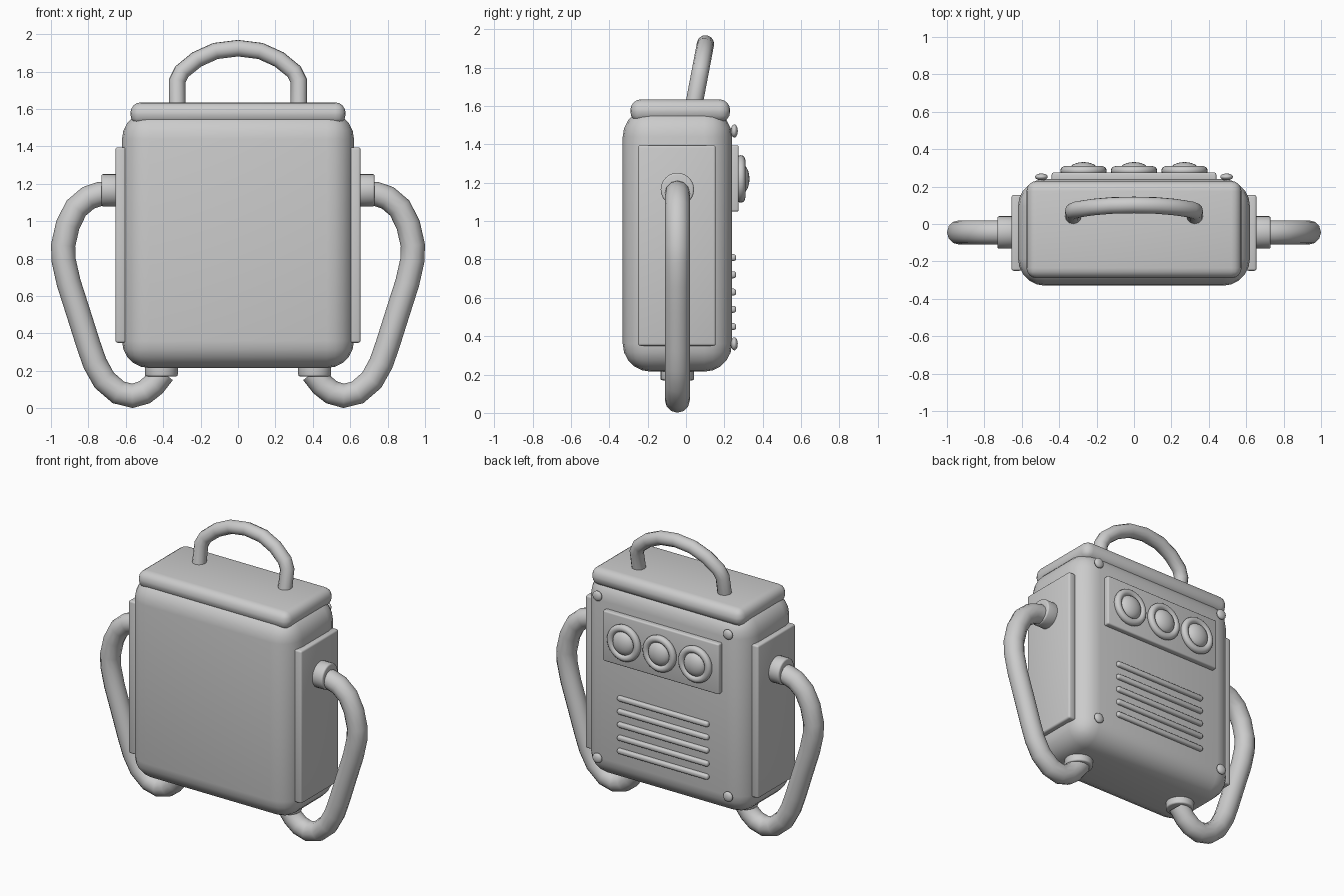
import bpy
from math import radians, pi

if "Cube" in bpy.data.objects:
    bpy.data.objects.remove(bpy.data.objects["Cube"])


def finish(o, name, angle=40):
    o.name = name
    bpy.ops.object.select_all(action='DESELECT')
    o.select_set(True)
    bpy.context.view_layer.objects.active = o
    bpy.ops.object.shade_smooth_by_angle(angle=radians(angle))
    return o


def box(name, x, y, z, bevel, segs=3):
    """Rounded box from (min, max) ranges."""
    r = (x, y, z)
    bpy.ops.mesh.primitive_cube_add(size=1, location=[(a + b) / 2 for a, b in r])
    o = bpy.context.object
    o.scale = [b - a for a, b in r]
    bpy.ops.object.transform_apply(location=False, rotation=False, scale=True)
    m = o.modifiers.new("bevel", 'BEVEL')
    m.width, m.segments = bevel, segs
    bpy.ops.object.modifier_apply(modifier=m.name)
    return finish(o, name)


def cyl(name, loc, radius, depth, rot=(0, 0, 0), bevel=0.01, verts=24):
    bpy.ops.mesh.primitive_cylinder_add(vertices=verts, radius=radius, depth=depth,
                                        location=loc, rotation=rot)
    o = bpy.context.object
    m = o.modifiers.new("bevel", 'BEVEL')
    m.width, m.segments, m.limit_method = bevel, 3, 'ANGLE'
    bpy.ops.object.modifier_apply(modifier=m.name)
    return finish(o, name)


def dome(name, loc, scale):
    bpy.ops.mesh.primitive_uv_sphere_add(segments=24, ring_count=12, radius=1, location=loc)
    o = bpy.context.object
    o.scale = scale
    return finish(o, name)


def tube(name, pts, radius):
    cu = bpy.data.curves.new(name, 'CURVE')
    cu.dimensions = '3D'
    cu.bevel_depth, cu.bevel_resolution, cu.use_fill_caps = radius, 4, True
    s = cu.splines.new('POLY')
    s.points.add(len(pts) - 1)
    for p, c in zip(s.points, pts):
        p.co = (*c, 1)
    o = bpy.data.objects.new(name, cu)
    bpy.context.collection.objects.link(o)
    bpy.ops.object.select_all(action='DESELECT')
    o.select_set(True)
    bpy.context.view_layer.objects.active = o
    bpy.ops.object.convert(target='MESH')
    return finish(bpy.context.object, name, 50)


# Main case and lid
box("pack_body", (-0.62, 0.62), (-0.33, 0.24), (0.215, 1.585), 0.145, 5)
box("pack_lid", (-0.575, 0.575), (-0.29, 0.23), (1.515, 1.635), 0.055, 4)

# Carry handle, leaning back
half = [(0.325, 1.59), (0.325, 1.75), (0.30, 1.80), (0.22, 1.865), (0.12, 1.91)]
prof = half + [(0, 1.925)] + [(-x, z) for x, z in reversed(half)]
tube("carry_handle", [(x, 0.04 + (z - 1.6) * 0.19, z) for x, z in prof], 0.045)

# Side panels, hose sockets and hoses
hose = [(0.68, 1.15), (0.74, 1.145), (0.80, 1.125), (0.865, 1.07), (0.91, 0.98),
        (0.935, 0.87), (0.932, 0.79), (0.905, 0.67), (0.86, 0.53), (0.80, 0.34),
        (0.765, 0.24), (0.715, 0.15), (0.64, 0.085), (0.565, 0.066), (0.50, 0.085),
        (0.45, 0.125), (0.40, 0.19)]
for side, s in (("right", 1), ("left", -1)):
    xs = sorted((s * 0.60, s * 0.655))
    box(f"{side}_side_panel", xs, (-0.25, 0.155), (0.35, 1.395), 0.012)
    cyl(f"{side}_upper_socket", (s * 0.685, -0.045, 1.165), 0.087, 0.09, (0, pi / 2, 0))
    cyl(f"{side}_lower_socket", (s * 0.41, -0.045, 0.21), 0.088, 0.08)
    tube(f"{side}_hose", [(s * x, -0.045, z) for x, z in hose], 0.065)

# Dial plate with three dials on the back
box("dial_plate", (-0.44, 0.44), (0.22, 0.275), (1.05, 1.395), 0.01)
for i, x in enumerate((-0.27, 0, 0.27)):
    cyl(f"dial_base_{i}", (x, 0.277, 1.22), 0.095, 0.02, (pi / 2, 0, 0), 0.003, 32)
    bpy.ops.mesh.primitive_torus_add(major_radius=0.1, minor_radius=0.024,
                                     major_segments=32, minor_segments=12,
                                     location=(x, 0.285, 1.22), rotation=(pi / 2, 0, 0))
    finish(bpy.context.object, f"dial_ring_{i}", 60)
    dome(f"dial_glass_{i}", (x, 0.285, 1.22), (0.08, 0.046, 0.08))

# Vent bars
for i in range(5):
    z = 0.81 - i * 0.09
    box(f"vent_bar_{i}", (-0.345, 0.345), (0.225, 0.262), (z - 0.018, z + 0.018), 0.014)

# Corner screws
for x in (-0.495, 0.495):
    for z in (0.36, 1.47):
        dome("corner_screw", (x, 0.252, z), (0.034, 0.018, 0.034))
